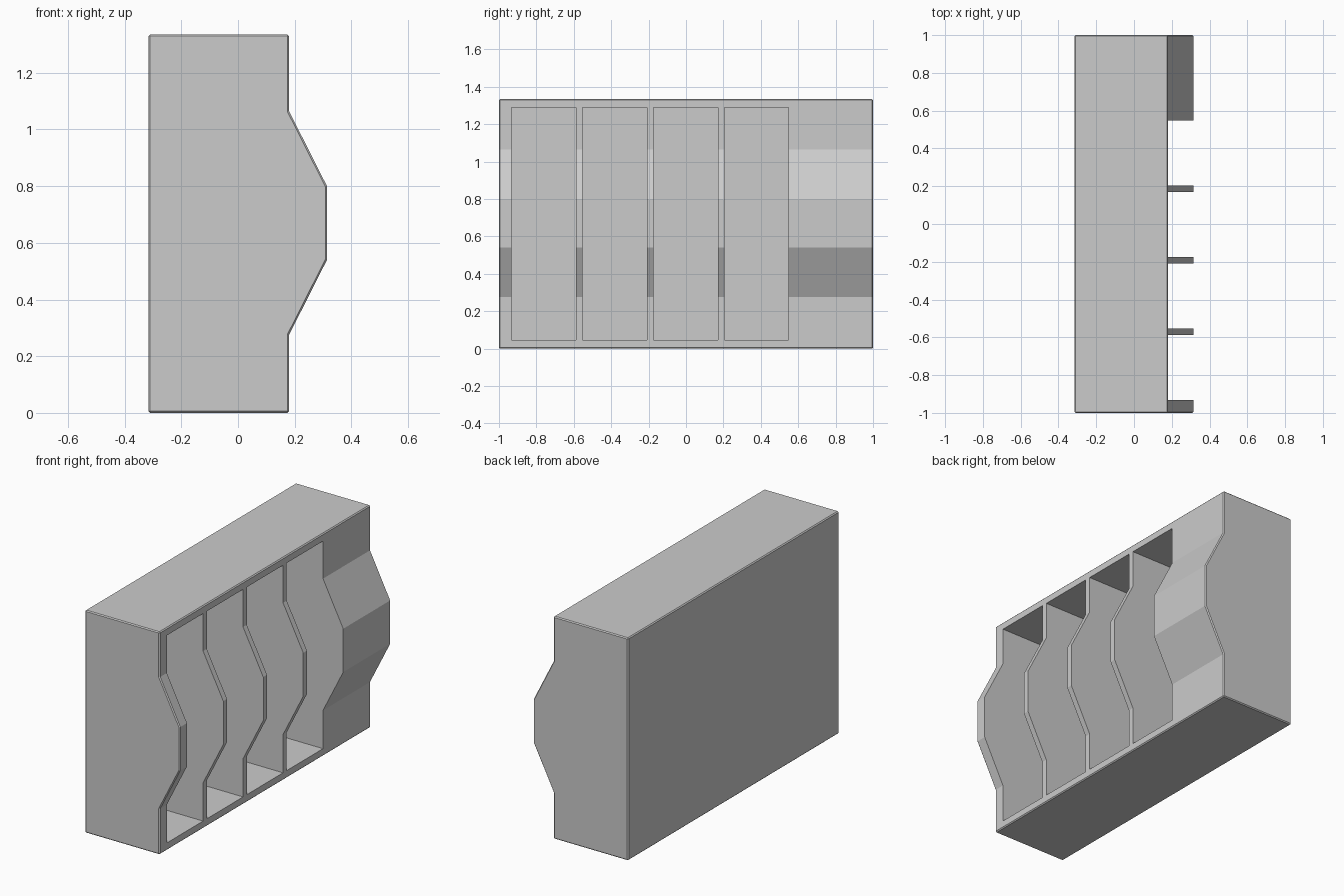
import bpy, bmesh

if "Cube" in bpy.data.objects:
    bpy.data.objects.remove(bpy.data.objects["Cube"])

# Cabinet body: side profile (x, z) extruded along y
profile = [(-0.316, 0), (0.18, 0), (0.18, 0.275), (0.314, 0.54),
           (0.314, 0.80), (0.18, 1.065), (0.18, 1.335), (-0.316, 1.335)]
bm = bmesh.new()
face = bm.faces.new([bm.verts.new((x, -1, z)) for x, z in profile])
ext = bmesh.ops.extrude_face_region(bm, geom=[face])
bmesh.ops.translate(bm, vec=(0, 2, 0),
                    verts=[v for v in ext["geom"] if isinstance(v, bmesh.types.BMVert)])
bmesh.ops.recalc_face_normals(bm, faces=bm.faces)
mesh = bpy.data.meshes.new("cabinet_body")
bm.to_mesh(mesh)
bm.free()
body = bpy.data.objects.new("cabinet_body", mesh)
bpy.context.collection.objects.link(body)

# Fine chamfer on the outer edges only
bevel = body.modifiers.new("edge_chamfer", 'BEVEL')
bevel.width = 0.006
bevel.segments = 1
bevel.limit_method = 'ANGLE'
bevel.angle_limit = 1.2


def cut_bay(y0, y1, z0=0.045, z1=1.29, x0=-0.275, x1=0.6):
    """Open one tall bay from the shaped front to the thin back panel."""
    bpy.ops.mesh.primitive_cube_add(
        size=1, location=((x0 + x1) / 2, (y0 + y1) / 2, (z0 + z1) / 2))
    cutter = bpy.context.object
    cutter.name = "bay_cutter"
    cutter.scale = (x1 - x0, y1 - y0, z1 - z0)
    cutter.hide_render = True
    cutter.hide_set(True)
    mod = body.modifiers.new("bay", 'BOOLEAN')
    mod.object = cutter
    mod.operation = 'DIFFERENCE'
    mod.solver = 'EXACT'


# Four bays separated by thin dividers, solid section at the far end
for i in range(4):
    start = -0.932 + i * 0.379
    cut_bay(start, start + 0.344)
